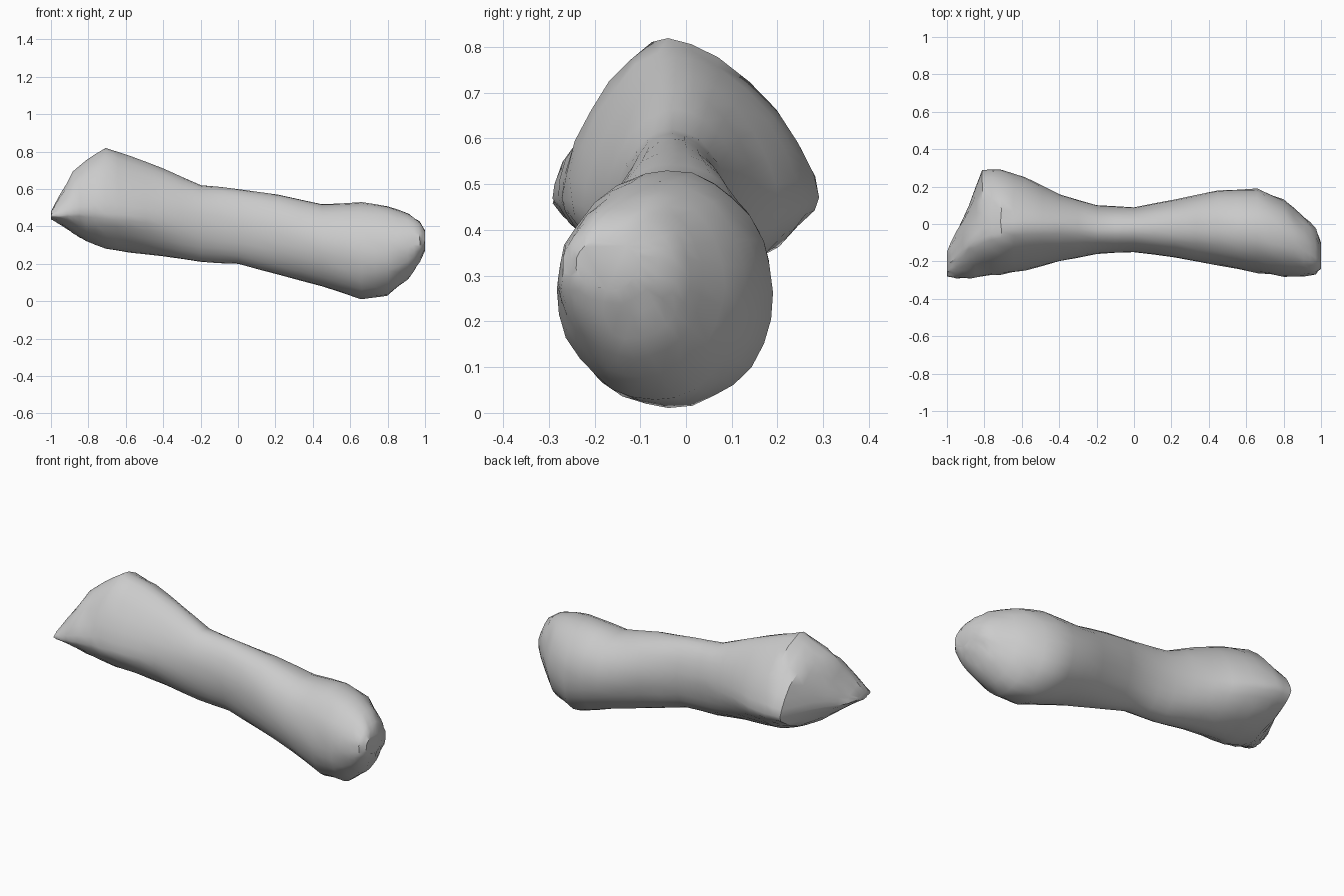
import bpy, bmesh, math, random
from mathutils import Vector

random.seed(4)
cube = bpy.data.objects.get("Cube")
if cube:
    bpy.data.objects.remove(cube, do_unlink=True)

# Single bone colour
bone_grey = bpy.data.materials.new("bone_grey")
bone_grey.use_nodes = True
colour = (0.6, 0.6, 0.6, 1)
bone_grey.diffuse_color = colour
bone_grey.node_tree.nodes["Principled BSDF"].inputs["Base Color"].default_value = colour

# Cross-sections along the bone:
# x, front y, back y, bottom z, top z, crest y, widest z
SECTIONS = [
    (-1, -.28, -.15, .44, .48, -.22, .46),
    (-.95, -.29, -.04, .41, .57, -.18, .46),
    (-.88, -.29, .1, .36, .69, -.11, .47),
    (-.81, -.28, .29, .32, .75, -.07, .47),
    (-.71, -.27, .29, .28, .82, -.04, .47),
    (-.58, -.25, .25, .26, .78, -.02, .46),
    (-.4, -.2, .16, .24, .71, -.02, .44),
    (-.2, -.16, .1, .21, .62, -.03, .42),
    (0, -.15, .09, .2, .6, -.03, .4),
    (.22, -.18, .13, .14, .57, -.03, .36),
    (.45, -.22, .18, .08, .52, -.03, .3),
    (.66, -.26, .19, .01, .53, -.04, .26),
    (.8, -.28, .13, .03, .51, -.07, .27),
    (.91, -.28, .04, .12, .47, -.11, .29),
    (.97, -.27, -.02, .21, .43, -.15, .31),
    (1, -.24, -.1, .27, .38, -.17, .33),
]
SIDES = 28


def signed_power(value, power):
    return math.copysign(abs(value) ** power, value)


def section_point(section, angle):
    """Point on a four-quadrant rounded outline."""
    x, front, back, bottom, top, crest, waist = section
    c, s = math.cos(angle), math.sin(angle)
    # The flared left head is more angular than the shaft
    flare = max(0, min(1, (-x - .2) / .4))
    power = 1 + .28 * flare
    c, s = signed_power(c, power), signed_power(s, power)
    y = crest + c * (back - crest if c > 0 else crest - front)
    z = waist + s * (top - waist if s > 0 else waist - bottom)
    return Vector((x, y, z))


def blend(a, b, t):
    return tuple(p + (q - p) * t for p, q in zip(a, b))


def build_bone():
    bm = bmesh.new()
    # One extra ring between each pair of sections
    rows = []
    for a, b in zip(SECTIONS, SECTIONS[1:]):
        rows += [a, blend(a, b, .5)]
    rows.append(SECTIONS[-1])
    rings = []
    for row in rows:
        rough = .004 if abs(row[0]) > .6 else .002
        ring = []
        for i in range(SIDES):
            p = section_point(row, math.tau * i / SIDES)
            p += Vector(random.uniform(-rough, rough) for _ in range(3))
            p.x = max(-1, min(1, p.x))
            ring.append(bm.verts.new(p))
        rings.append(ring)
    for a, b in zip(rings, rings[1:]):
        for i in range(SIDES):
            j = (i + 1) % SIDES
            bm.faces.new((a[i], a[j], b[j], b[i]))
    # Close both worn ends
    bm.faces.new(rings[0])
    bm.faces.new(reversed(rings[-1]))
    bmesh.ops.recalc_face_normals(bm, faces=bm.faces)
    mesh = bpy.data.meshes.new("bone")
    bm.to_mesh(mesh)
    bm.free()
    mesh.materials.append(bone_grey)
    bone = bpy.data.objects.new("bone", mesh)
    bpy.context.collection.objects.link(bone)
    return bone


bone = build_bone()
bpy.ops.object.select_all(action='DESELECT')
bone.select_set(True)
bpy.context.view_layer.objects.active = bone
bpy.ops.object.shade_smooth_by_angle(angle=math.radians(40))
